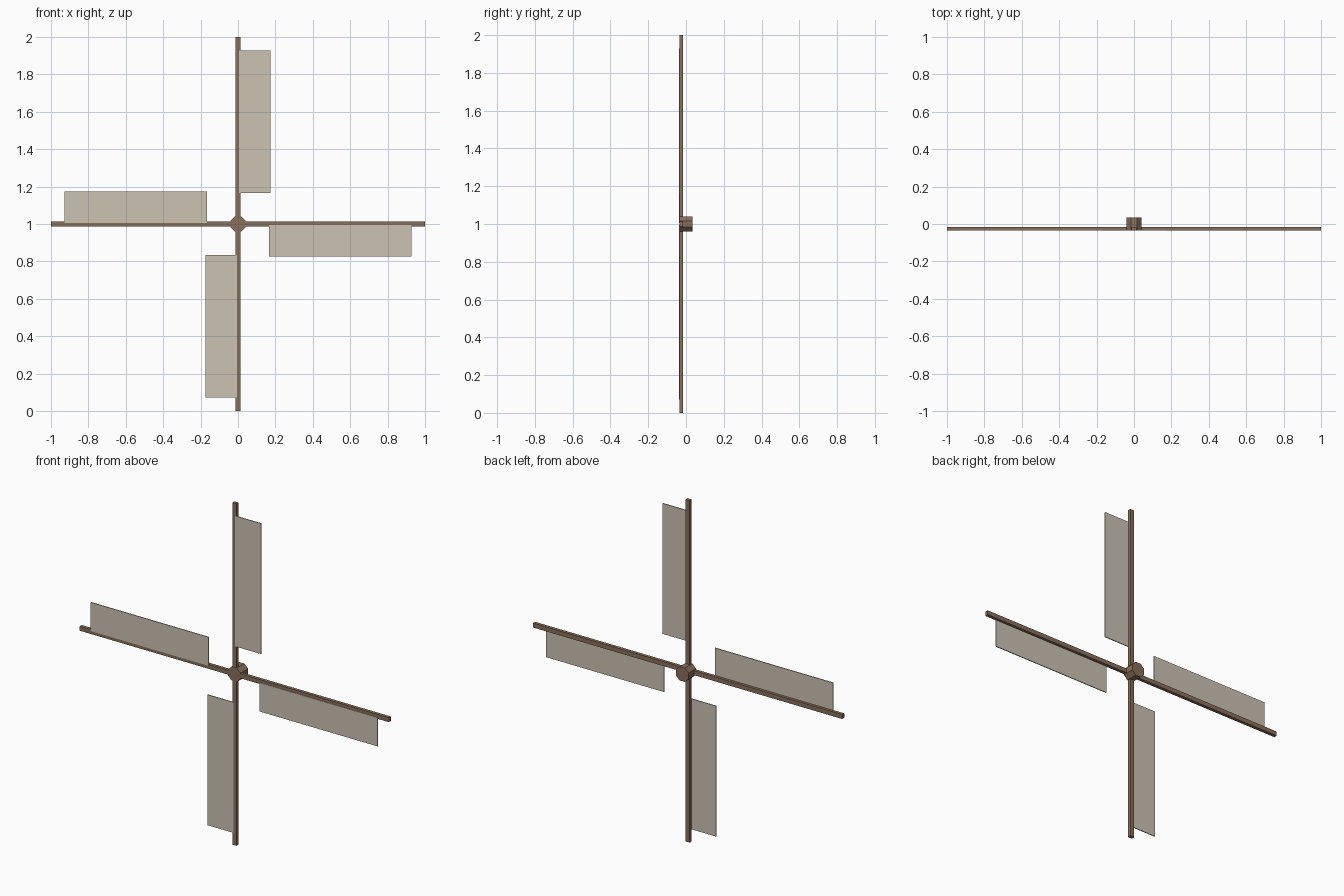
import bpy
import math
from mathutils import Matrix, Vector

cube = bpy.data.objects.get("Cube")
if cube:
    bpy.data.objects.remove(cube, do_unlink=True)


def make_material(name, colour):
    mat = bpy.data.materials.new(name)
    mat.use_nodes = True
    mat.diffuse_color = colour
    bsdf = mat.node_tree.nodes["Principled BSDF"]
    bsdf.inputs["Base Color"].default_value = colour
    bsdf.inputs["Roughness"].default_value = 0.9
    return mat


wood = make_material("brown wood", (0.25, 0.16, 0.105, 1))
cloth = make_material("pale canvas", (0.60, 0.54, 0.45, 1))
CENTRE = Vector((0, 0, 1))


def box(name, low, high, mat, turn=0):
    """Box between two corners, turned about the hub axis."""
    low, high = Vector(low), Vector(high)
    bpy.ops.mesh.primitive_cube_add(size=1)
    obj = bpy.context.object
    obj.name = name
    size = high - low
    obj.data.transform(
        Matrix.Translation(CENTRE)
        @ Matrix.Rotation(turn, 4, "Y")
        @ Matrix.Translation((low + high) / 2)
        @ Matrix.Diagonal((*size, 1)))
    obj.data.materials.append(mat)
    return obj


# Hub: short eight-sided axle block
bpy.ops.mesh.primitive_cylinder_add(
    vertices=8, radius=0.044, depth=0.07, location=CENTRE,
    rotation=(math.pi / 2, math.pi / 8, 0))
hub = bpy.context.object
hub.name = "hub"
hub.data.materials.append(wood)

# Four arms, each with a thin sail on its clockwise side
for i, side in enumerate(("top", "left", "bottom", "right")):
    turn = i * math.pi / 2
    box(side + "_spar", (-0.013, -0.034, 0), (0.013, -0.015, 1), wood, turn)
    box(side + "_sail", (0.005, -0.036, 0.165), (0.173, -0.031, 0.928), cloth, turn)
